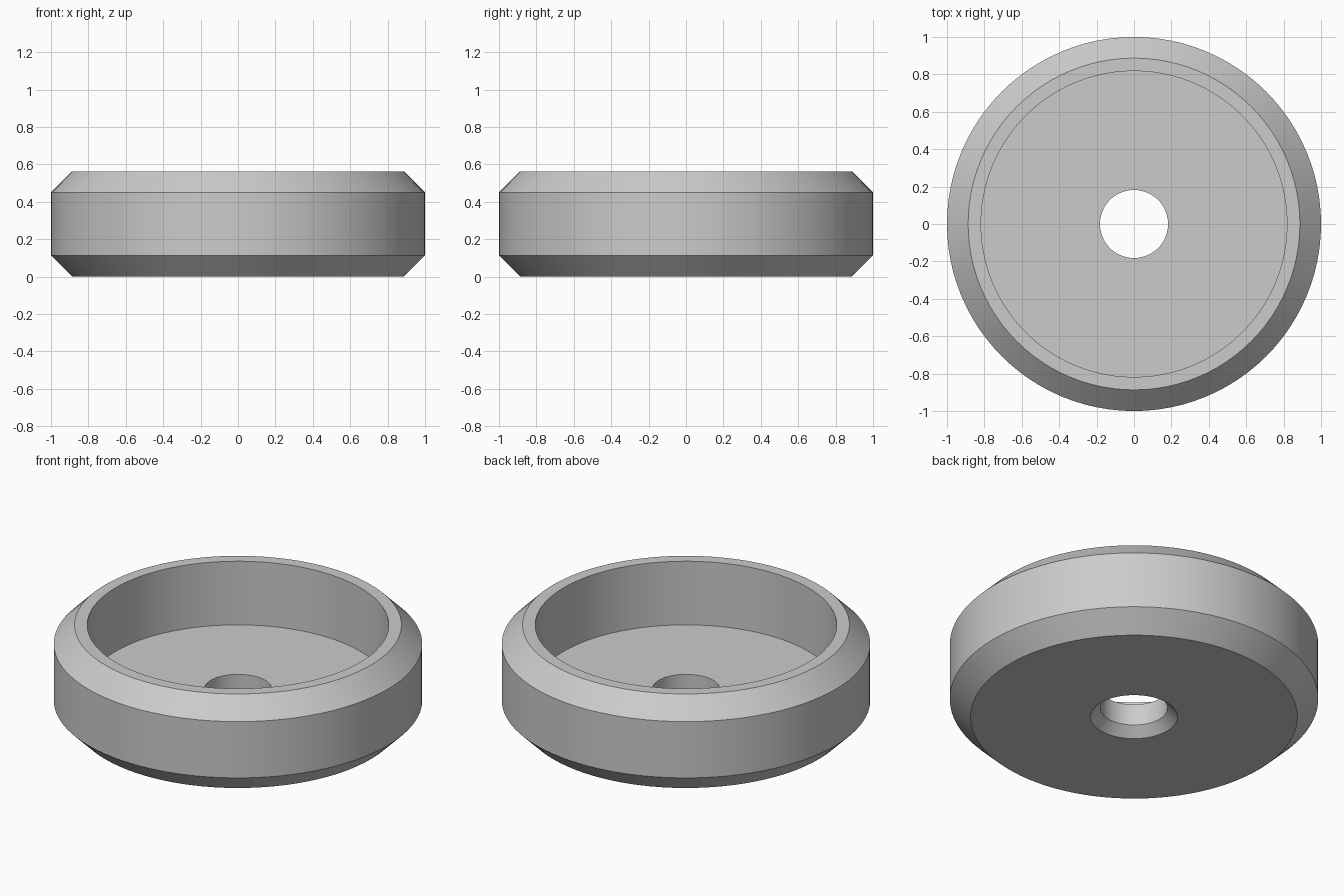
import bpy
import bmesh
from math import tau, radians

cube = bpy.data.objects.get("Cube")
if cube:
    bpy.data.objects.remove(cube, do_unlink=True)

SEGMENTS = 96
HEIGHT = 0.563
CHAMFER = 0.113
FLOOR = 0.182
HOLE = 0.182
SINK = 0.054      # countersink around the hole, underneath
INNER = 0.818

# Single grey material
grey = bpy.data.materials.new("plain_grey")
grey.use_nodes = True
colour = (0.6, 0.6, 0.6, 1)
grey.diffuse_color = colour
grey.node_tree.nodes["Principled BSDF"].inputs["Base Color"].default_value = colour

# Closed cross-section: radius and height
profile = [
    (HOLE + SINK, 0), (1 - CHAMFER, 0),               # underside
    (1, CHAMFER), (1, HEIGHT - CHAMFER),              # outer wall
    (1 - CHAMFER, HEIGHT), (INNER, HEIGHT),           # rim
    (INNER, FLOOR), (HOLE, FLOOR), (HOLE, SINK),      # cup and hole
]

# Revolve the section around the vertical axis
bm = bmesh.new()
points = [bm.verts.new((r, 0, z)) for r, z in profile]
edges = [bm.edges.new((a, b)) for a, b in zip(points, points[1:] + points[:1])]
bmesh.ops.spin(bm, geom=points + edges, cent=(0, 0, 0), axis=(0, 0, 1),
               angle=tau, steps=SEGMENTS, use_merge=False)
bmesh.ops.remove_doubles(bm, verts=bm.verts[:], dist=0.0005)
bmesh.ops.recalc_face_normals(bm, faces=bm.faces[:])
mesh = bpy.data.meshes.new("round_cup")
bm.to_mesh(mesh)
bm.free()
mesh.materials.append(grey)

cup = bpy.data.objects.new("round_cup", mesh)
bpy.context.collection.objects.link(cup)
bpy.ops.object.select_all(action='DESELECT')
cup.select_set(True)
bpy.context.view_layer.objects.active = cup
bpy.ops.object.shade_smooth_by_angle(angle=radians(30))
